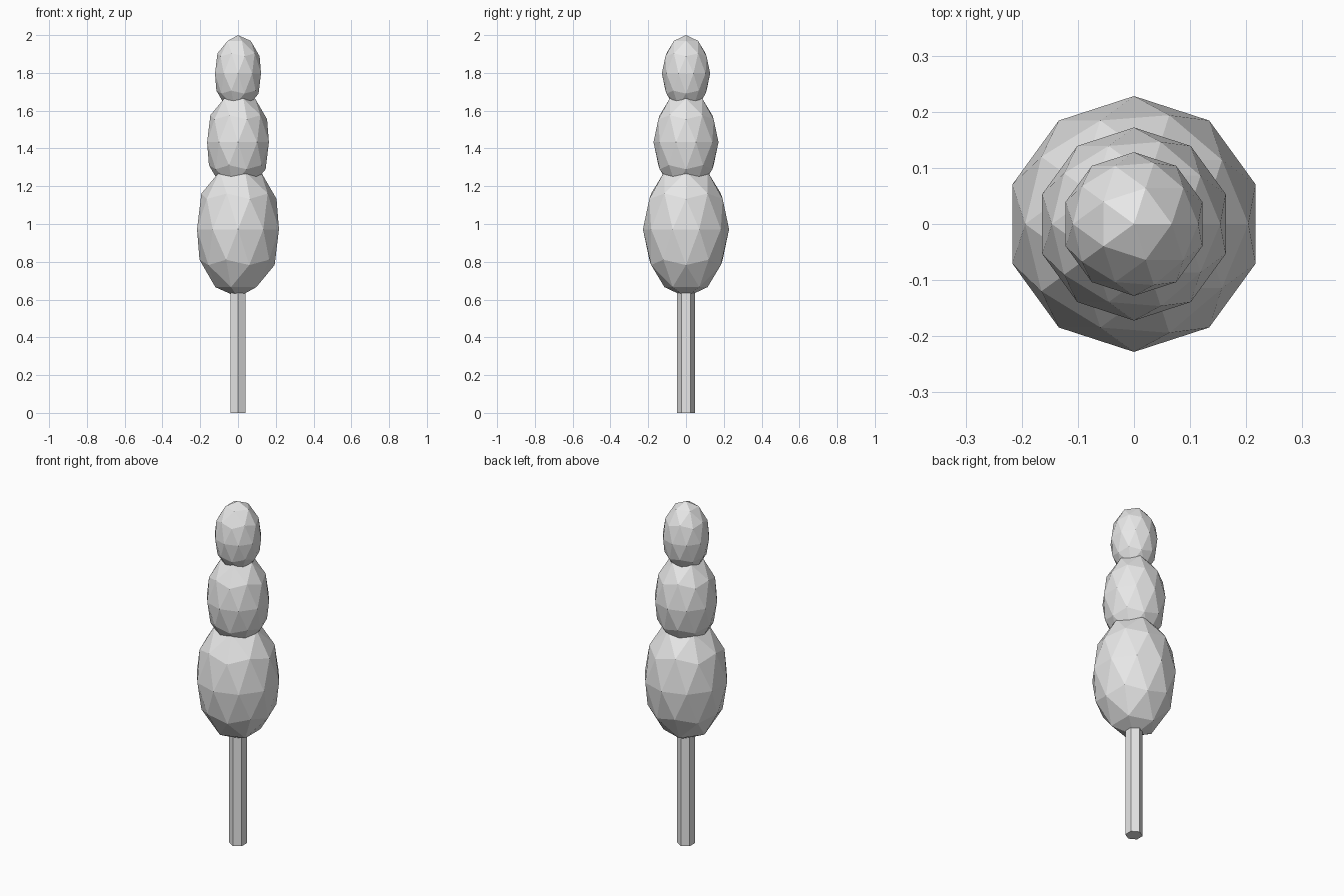
import bpy

default = bpy.data.objects.get("Cube")
if default:
    bpy.data.objects.remove(default, do_unlink=True)

# One plain grey for the whole tree
grey = bpy.data.materials.new("plain_grey")
grey.use_nodes = True
colour = (0.8, 0.8, 0.8, 1.0)
grey.diffuse_color = colour
grey.node_tree.nodes["Principled BSDF"].inputs["Base Color"].default_value = colour


def finish(name):
    obj = bpy.context.object
    obj.name = name
    obj.data.materials.append(grey)
    return obj


# Trunk: hexagonal post, its top hidden inside the lowest foliage ball
trunk_top = 0.75
bpy.ops.mesh.primitive_cylinder_add(vertices=6, radius=0.047, depth=trunk_top,
                                    location=(0, 0, trunk_top / 2))
finish("trunk")

# Foliage: three stretched low-poly balls, name, radius, half height, centre
for name, radius, half_height, z in (
    ("lower_foliage", 0.228, 0.36, 0.972),
    ("middle_foliage", 0.172, 0.272, 1.433),
    ("upper_foliage", 0.128, 0.203, 1.797),
):
    bpy.ops.mesh.primitive_ico_sphere_add(subdivisions=2, radius=1, location=(0, 0, z))
    finish(name).scale = (radius, radius, half_height)
    bpy.ops.object.transform_apply(location=False, rotation=False, scale=True)
